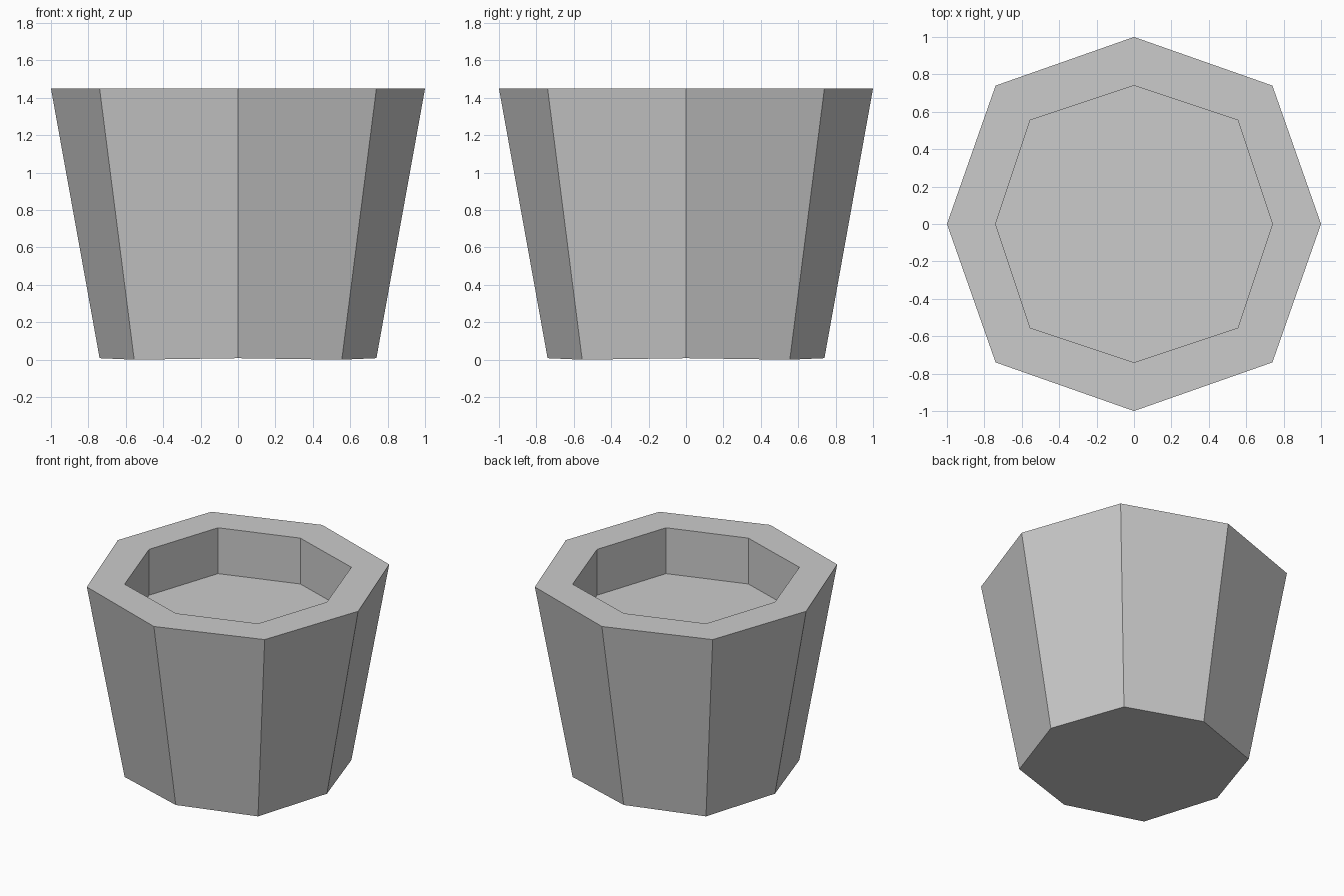
import bpy, bmesh
from math import cos, sin, pi

if "Cube" in bpy.data.objects:
    bpy.data.objects.remove(bpy.data.objects["Cube"])

H, DEPTH = 1.45, 0.345


def ring(bm, axis_r, diag, z_axis, z_diag):
    """Eight-sided ring: corners on the axes and at (diag, diag)."""
    verts = []
    for i in range(8):
        r, z = (diag * 2 ** 0.5, z_diag) if i % 2 else (axis_r, z_axis)
        verts.append(bm.verts.new((r * cos(i * pi / 4), r * sin(i * pi / 4), z)))
    return verts


bm = bmesh.new()
# Tapered outer wall, flat rim, straight recess wall
rings = [
    ring(bm, 0.74, 0.555, 0.008, 0.0),
    ring(bm, 1.0, 0.74, H, H),
    ring(bm, 0.74, 0.555, H, H),
    ring(bm, 0.74, 0.555, H - DEPTH, H - DEPTH),
]
for a, b in zip(rings, rings[1:]):
    for i in range(8):
        j = (i + 1) % 8
        bm.faces.new((a[i], a[j], b[j], b[i]))
# Underside and recess floor
bm.faces.new(rings[0][::-1])
bm.faces.new(rings[-1])
bmesh.ops.recalc_face_normals(bm, faces=bm.faces[:])

mesh = bpy.data.meshes.new("planter_pot")
bm.to_mesh(mesh)
bm.free()
bpy.context.collection.objects.link(bpy.data.objects.new("planter_pot", mesh))
